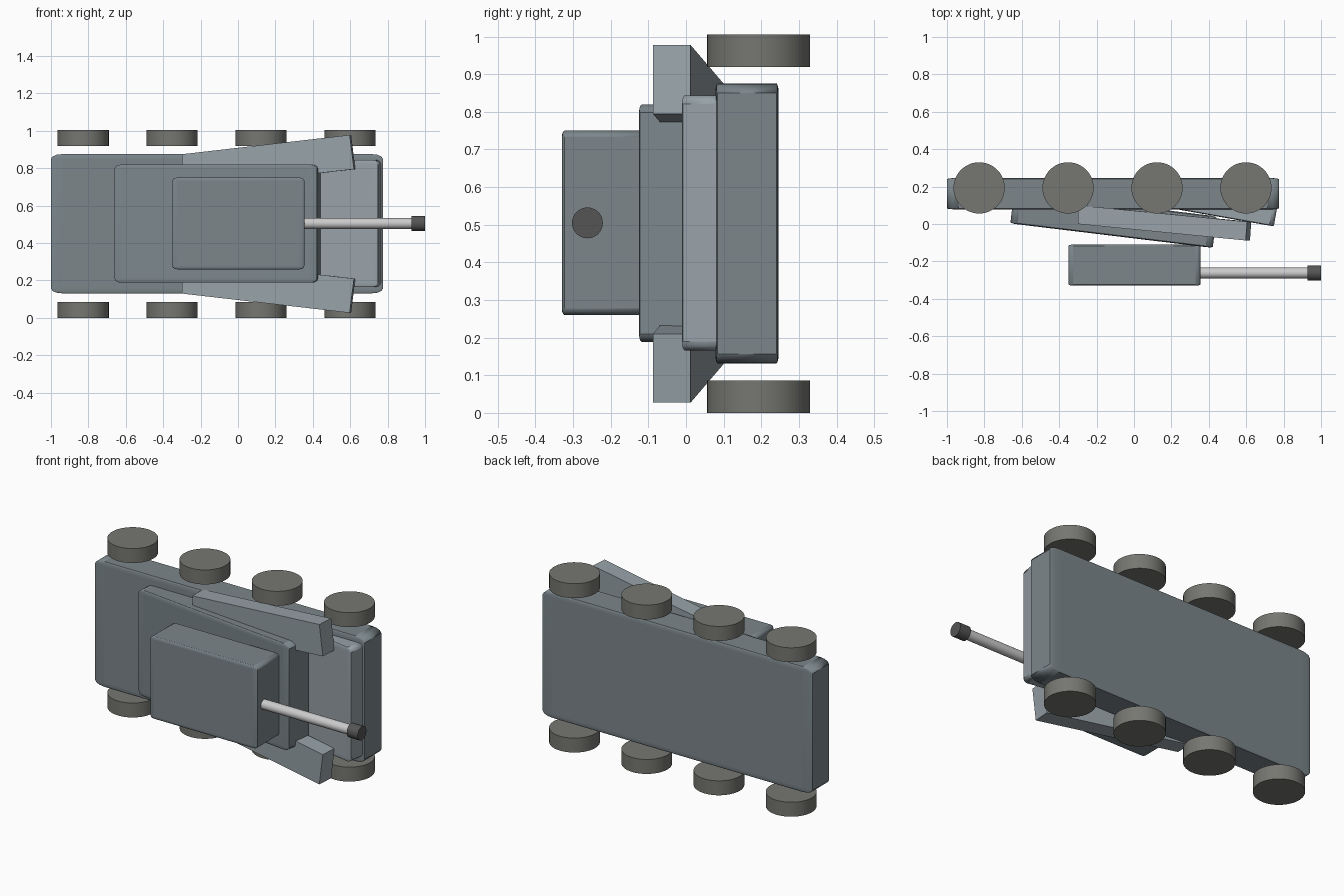
import bpy
import bmesh
from math import radians, pi

if "Cube" in bpy.data.objects:
    bpy.data.objects.remove(bpy.data.objects["Cube"])

MID_Z = 0.5025  # the vehicle lies on its side: z is its width, -y its upper side


def material(name, rgb):
    m = bpy.data.materials.new(name)
    m.diffuse_color = (*rgb, 1)
    m.use_nodes = True
    m.node_tree.nodes["Principled BSDF"].inputs["Base Color"].default_value = m.diffuse_color
    return m


ARMOUR = material("armour", (0.20, 0.24, 0.26))
PLATE = material("light_plate", (0.31, 0.36, 0.39))
RUBBER = material("rubber", (0.18, 0.18, 0.165))
DARK = material("dark_metal", (0.09, 0.09, 0.09))


def block(name, centre, size, mat, tilt=0, bevel=0.035):
    # the bevel is proportional to each side because the scale stays on the object
    bpy.ops.mesh.primitive_cube_add(size=1, location=centre, rotation=(0, 0, radians(tilt)))
    o = bpy.context.object
    o.name = name
    o.scale = size
    bpy.ops.object.shade_smooth_by_angle(angle=radians(35))
    mod = o.modifiers.new("bevel", 'BEVEL')
    mod.width = bevel
    mod.segments = 3
    o.data.materials.append(mat)
    return o


def cylinder(name, centre, radius, depth, mat=None, rotation=(0, 0, 0), sides=48):
    bpy.ops.mesh.primitive_cylinder_add(vertices=sides, radius=radius, depth=depth,
                                        location=centre, rotation=rotation)
    o = bpy.context.object
    o.name = name
    bpy.ops.object.shade_smooth_by_angle(angle=radians(35))
    if mat:
        o.data.materials.append(mat)
    return o


# hull, sloped front plate, tilted upper deck, turret
block("hull", (-0.1125, 0.162, 0.5035), (1.775, 0.168, 0.745), ARMOUR)
block("front_plate", (0.414, 0.112, 0.505), (0.70, 0.13, 0.678), PLATE, tilt=-10)
block("upper_deck", (-0.11, 0.022, 0.504), (1.09, 0.17, 0.632), ARMOUR, tilt=-6.9)
block("turret", (0.002, -0.22, 0.505), (0.705, 0.22, 0.49), ARMOUR)

# gun barrel and muzzle
cylinder("gun_barrel", (0.63, -0.262, 0.505), 0.029, 0.61, rotation=(0, pi / 2, 0), sides=32)
cylinder("muzzle", (0.964, -0.262, 0.505), 0.041, 0.072, DARK, rotation=(0, pi / 2, 0), sides=32)

# flared side plates: a rear and a front section joined, then mirrored
rear = [(-0.30, 0.0, 0.875), (-0.30, 0.10, 0.875), (-0.30, 0.10, 0.69), (-0.30, 0.0, 0.69)]
front = [(0.597, -0.088, 0.978), (0.605, 0.012, 0.978), (0.627, 0.012, 0.795), (0.620, -0.088, 0.795)]
for side, sign in (("upper", 1), ("lower", -1)):
    bm = bmesh.new()
    a, b = ([bm.verts.new((x, y, MID_Z + sign * (z - MID_Z))) for x, y, z in s] for s in (rear, front))
    bm.faces.new(a)
    bm.faces.new(b)
    for i in range(4):
        j = (i + 1) % 4
        bm.faces.new((a[i], a[j], b[j], b[i]))
    bmesh.ops.recalc_face_normals(bm, faces=bm.faces)
    mesh = bpy.data.meshes.new(side + "_side_plate")
    bm.to_mesh(mesh)
    bm.free()
    mesh.materials.append(PLATE)
    bpy.context.collection.objects.link(bpy.data.objects.new(side + "_side_plate", mesh))

# eight wheels
for i in range(4):
    for side, z in (("lower", 0.043), ("upper", 2 * MID_Z - 0.043)):
        cylinder(f"{side}_wheel_{i + 1}", (-0.828 + 0.4755 * i, 0.193, z), 0.137, 0.086, RUBBER)
